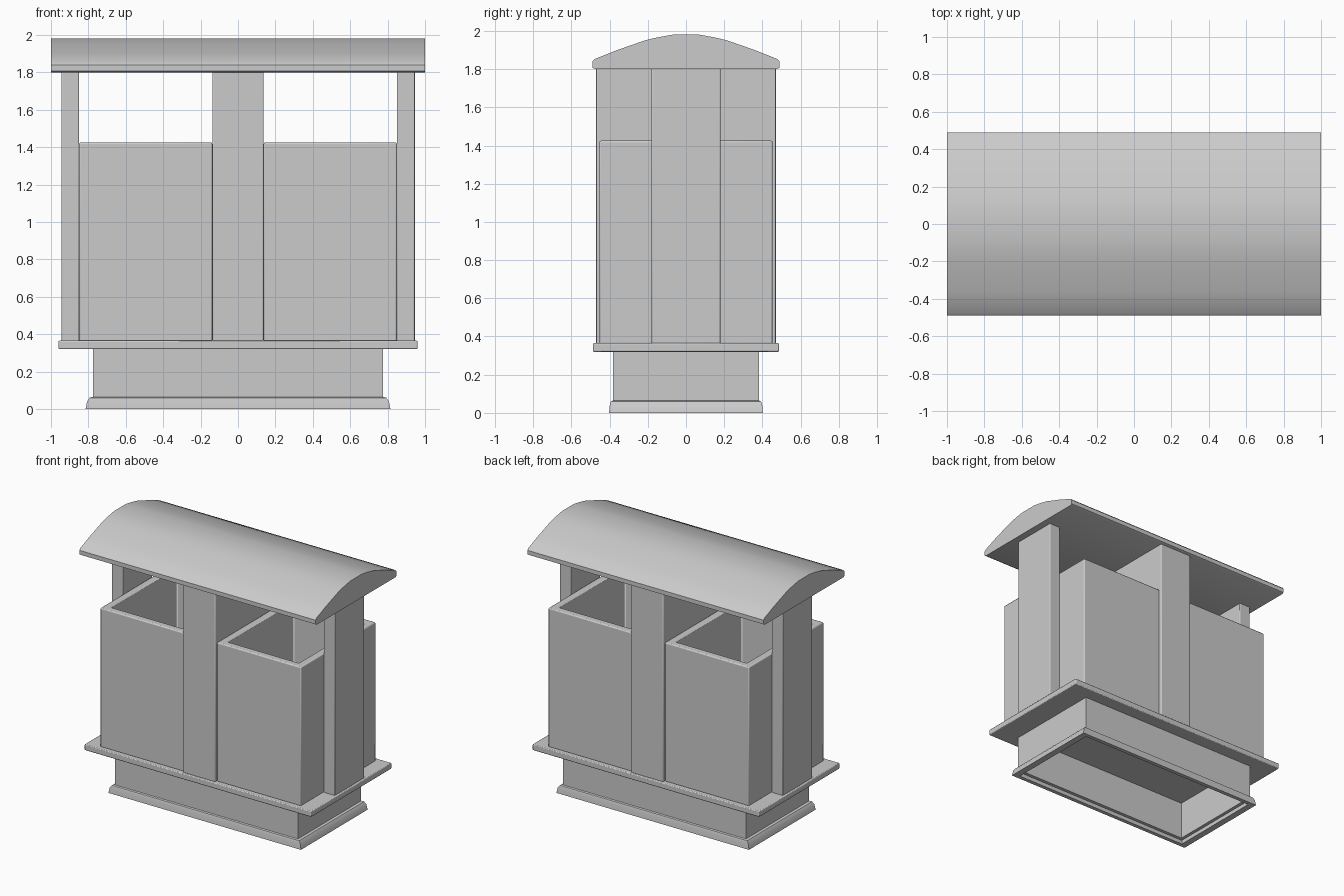
import bpy
import bmesh
import math

cube = bpy.data.objects.get("Cube")
if cube:
    bpy.data.objects.remove(cube, do_unlink=True)

grey = bpy.data.materials.new("plain grey")
grey.use_nodes = True
colour = (0.6, 0.6, 0.6, 1)
grey.diffuse_color = colour
grey.node_tree.nodes["Principled BSDF"].inputs["Base Color"].default_value = colour


def finish(name, bm, bevel=0.0):
    """Turn a bmesh into a grey object with softly rounded edges."""
    bmesh.ops.recalc_face_normals(bm, faces=bm.faces)
    mesh = bpy.data.meshes.new(name)
    bm.to_mesh(mesh)
    bm.free()
    mesh.materials.append(grey)
    obj = bpy.data.objects.new(name, mesh)
    bpy.context.collection.objects.link(obj)
    if bevel:
        mod = obj.modifiers.new("soft edges", 'BEVEL')
        mod.width = bevel
        mod.segments = 2
        mod.limit_method = 'ANGLE'
    bpy.ops.object.select_all(action='DESELECT')
    obj.select_set(True)
    bpy.context.view_layer.objects.active = obj
    bpy.ops.object.shade_smooth_by_angle(angle=math.radians(30))
    return obj


def rings(name, profile, x=0, y=0, closed=False, caps=True, bevel=0.0):
    """Stack rectangular rings (half x, half y, z) and skin them."""
    bm = bmesh.new()
    loops = [[bm.verts.new((x + sx * hx, y + sy * hy, z))
              for sx, sy in ((-1, -1), (1, -1), (1, 1), (-1, 1))]
             for hx, hy, z in profile]
    pairs = list(zip(loops, loops[1:]))
    if closed:
        pairs.append((loops[-1], loops[0]))
    for a, b in pairs:
        for i in range(4):
            j = (i + 1) % 4
            bm.faces.new((a[i], a[j], b[j], b[i]))
    if caps and not closed:
        bm.faces.new(loops[0])
        bm.faces.new(loops[-1])
    return finish(name, bm, bevel)


# Hollow plinth with a flared skirting, open underneath
px, py, wall = 0.775, 0.383, 0.035
rings("plinth", [(px, py, 0.03), (px, py, 0.33),
                 (px - wall, py - wall, 0.33), (px - wall, py - wall, 0.03)],
      closed=True)
rings("skirting", [(px + 0.04, py + 0.02, 0), (px + 0.032, py + 0.016, 0.04),
                   (px + 0.018, py + 0.01, 0.06), (px, py, 0.065),
                   (px - 0.01, py - 0.01, 0.03), (px - 0.01, py - 0.01, 0)],
      closed=True)

# Floor slab
rings("floor_slab", [(0.96, 0.487, 0.32), (0.96, 0.487, 0.365)], bevel=0.006)

# Posts that carry the roof
rings("centre_post", [(0.137, 0.47, 0.36), (0.137, 0.47, 1.81)], bevel=0.006)
for side, label in ((1, "left"), (-1, "right")):
    rings(label + "_post", [(0.0475, 0.18, 0.36), (0.0475, 0.18, 1.81)],
          x=side * 0.8975, bevel=0.006)

    # Open-topped bin with thick walls
    bx, by, t = 0.356, 0.453, 0.055
    rings(label + "_bin", [(bx, by, 0.36), (bx, by, 1.425),
                           (bx - t, by - t, 1.425), (bx - t, by - t, 0.42)],
          x=side * 0.4935, bevel=0.008)

# Arched roof: flat underside, short lip and a shallow curve that straightens at the eaves
half = [(0.475, 1.80), (0.49, 1.808), (0.49, 1.84), (0.478, 1.853),
        (0.36, 1.90), (0.21, 1.952), (0.14, 1.968), (0.07, 1.98)]
outline = half + [(-y, z) for y, z in reversed(half)]
bm = bmesh.new()
face = bm.faces.new([bm.verts.new((-1, y, z)) for y, z in outline])
ext = bmesh.ops.extrude_face_region(bm, geom=[face], use_keep_orig=True)
bmesh.ops.translate(bm, vec=(2, 0, 0),
                    verts=[v for v in ext["geom"] if isinstance(v, bmesh.types.BMVert)])
finish("roof", bm)
